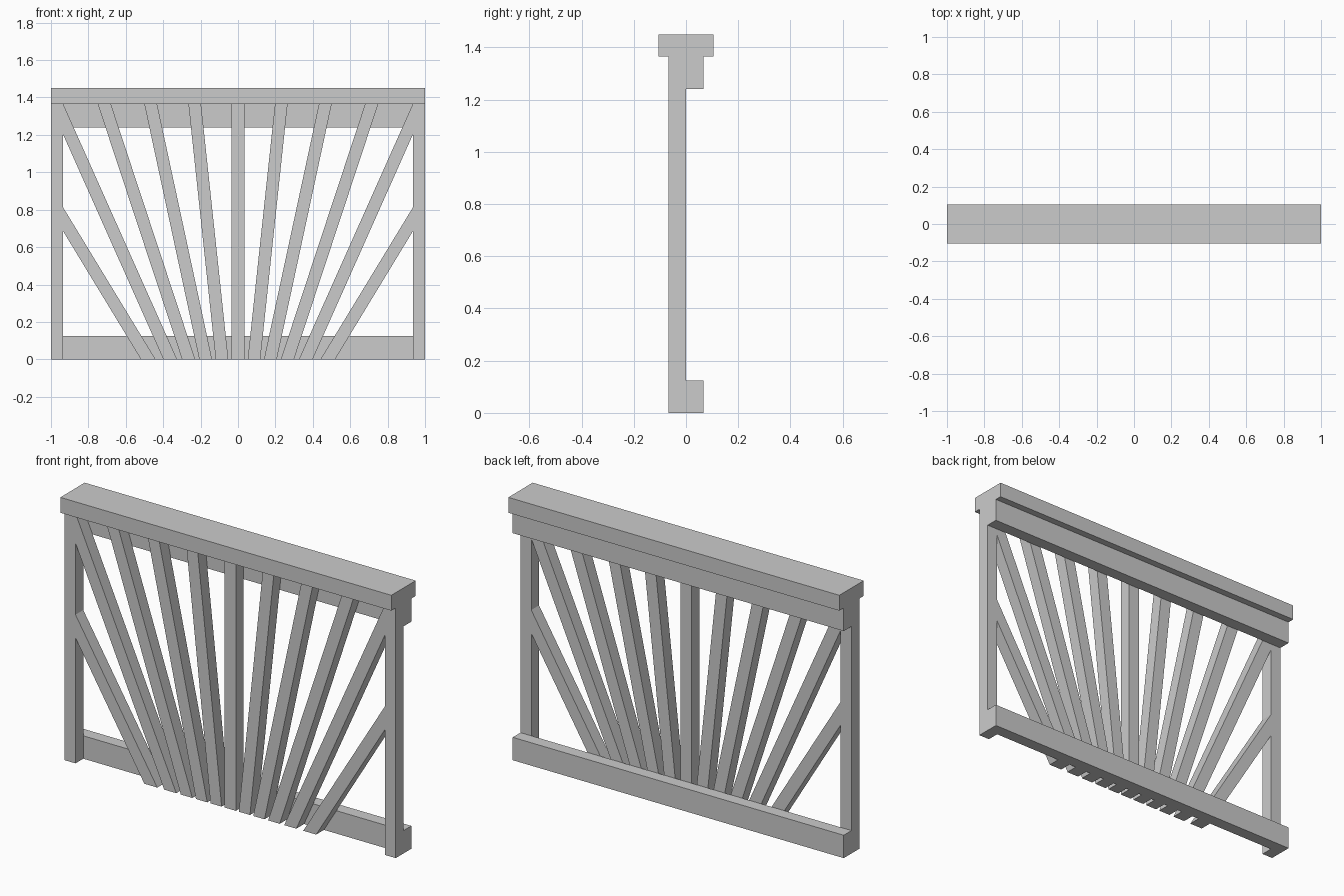
import bpy, bmesh

if "Cube" in bpy.data.objects:
    bpy.data.objects.remove(bpy.data.objects["Cube"])

W = 1.0       # half length of the panel
D = 0.067     # depth of each timber layer
CAP = 0.105   # half depth of the handrail
Z1 = 1.366    # underside of the handrail
TOP = 1.45
POST = 0.935  # inner face of the end posts


def prism(name, profile, y0, y1):
    """Extrude an x-z outline from y0 to y1."""
    bm = bmesh.new()
    face = bm.faces.new([bm.verts.new((x, y0, z)) for x, z in profile])
    ext = bmesh.ops.extrude_face_region(bm, geom=[face])
    moved = [v for v in ext["geom"] if isinstance(v, bmesh.types.BMVert)]
    bmesh.ops.translate(bm, verts=moved, vec=(0, y1 - y0, 0))
    bmesh.ops.recalc_face_normals(bm, faces=bm.faces)
    mesh = bpy.data.meshes.new(name)
    bm.to_mesh(mesh)
    bm.free()
    obj = bpy.data.objects.new(name, mesh)
    bpy.context.collection.objects.link(obj)
    return obj


def rect(x0, x1, z0, z1):
    return [(x0, z0), (x1, z0), (x1, z1), (x0, z1)]


# Handrail and the two back rails
prism("handrail", rect(-W, W, Z1, TOP), -CAP, CAP)
prism("upper_rail", rect(-W, W, 1.24, Z1), 0, D)
prism("lower_rail", rect(-W, W, 0, 0.125), 0, D)

# Upright middle slat
prism("middle_slat", rect(-0.034, 0.034, 0, Z1), -D, 0)

# Right-hand outlines: end post and fanned slats, cut flush at rail and post
half = {
    "end_post": rect(POST, W, 0, Z1),
    "fan_slat_1": [(0.052, 0), (0.119, 0), (0.265, Z1), (0.198, Z1)],
    "fan_slat_2": [(0.139, 0), (0.207, 0), (0.501, Z1), (0.433, Z1)],
    "fan_slat_3": [(0.229, 0), (0.299, 0), (0.75, Z1), (0.68, Z1)],
    "fan_slat_4": [(0.326, 0), (0.399, 0), (POST, 1.202), (POST, Z1)],
    "fan_slat_5": [(0.441, 0), (0.519, 0), (POST, 0.685), (POST, 0.812)],
}
for name, outline in half.items():
    for side, s in (("right", 1), ("left", -1)):
        prism(f"{name}_{side}", [(s * x, z) for x, z in outline], -D, 0)
